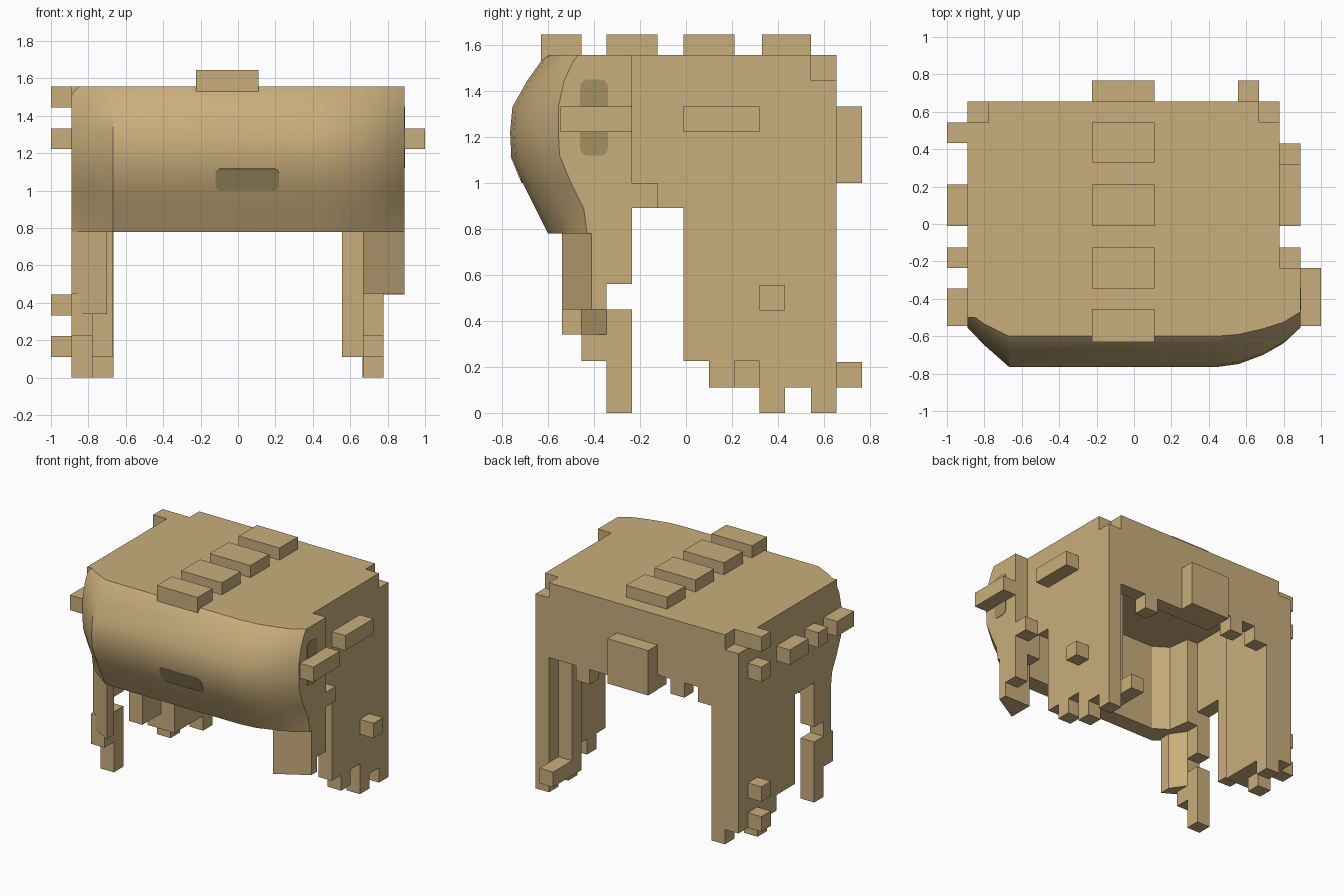
import bpy, bmesh, math

if "Cube" in bpy.data.objects:
    bpy.data.objects.remove(bpy.data.objects["Cube"])

U = 1 / 9  # one block


def material(name, rgb):
    m = bpy.data.materials.new(name)
    m.diffuse_color = (*rgb, 1)
    m.use_nodes = True
    m.node_tree.nodes["Principled BSDF"].inputs["Base Color"].default_value = m.diffuse_color
    return m


TAN = material("tan", (0.58, 0.42, 0.20))
DARK = material("dark_tan", (0.37, 0.28, 0.125))


def finish(name, bm, mat, smooth=False):
    bmesh.ops.recalc_face_normals(bm, faces=bm.faces[:])
    me = bpy.data.meshes.new(name)
    bm.to_mesh(me)
    bm.free()
    me.materials.append(mat)
    ob = bpy.data.objects.new(name, me)
    bpy.context.collection.objects.link(ob)
    if smooth:
        bpy.ops.object.select_all(action='DESELECT')
        ob.select_set(True)
        bpy.context.view_layer.objects.active = ob
        bpy.ops.object.shade_smooth_by_angle(angle=math.radians(32))
    return ob


def loft(name, rings, mat=TAN, smooth=False):
    """Skin closed rings of points and cap both ends."""
    bm = bmesh.new()
    vs = [[bm.verts.new(p) for p in r] for r in rings]
    n = len(vs[0])
    for a, b in zip(vs, vs[1:]):
        for i in range(n):
            j = (i + 1) % n
            bm.faces.new((a[i], a[j], b[j], b[i]))
    bm.faces.new(vs[0])
    bm.faces.new(vs[-1])
    return finish(name, bm, mat, smooth)


def box(name, x0, x1, y0, y1, z0, z1):
    return loft(name, [[(x0, y0, z), (x1, y0, z), (x1, y1, z), (x0, y1, z)]
                       for z in (z0, z1)])


def prism_x(name, profile, x0, x1):
    return loft(name, [[(x, y, z) for y, z in profile] for x in (x0, x1)])


# Roof, with both rear corners stepped down
box("roof", -.889, .778, -.5, .544, 1.445, 1.556)
box("roof_rear_edge", -.778, .667, .544, .655, 1.445, 1.556)

# Side walls with a stepped lower edge
wall = [(-.235, 1.445), (-.235, 1.0), (-.125, 1.0), (-.125, .89), (-.01, .89),
        (-.01, .225), (.10, .225), (.10, .11), (.21, .11), (.21, .225),
        (.32, .225), (.32, 0), (.43, 0), (.43, .11), (.544, .11),
        (.544, 1.445)]
prism_x("right_wall", wall, .667, .778)
wall_left = [(-.235, 1.445), (-.235, .89), (-.01, .89), (-.01, .225), (.21, .225),
             (.21, .11), (.32, .11), (.32, 0), (.43, 0), (.43, .11),
             (.544, .11), (.544, 1.445)]
prism_x("left_wall", wall_left, -.889, -.778)
box("left_wall_lining", -.778, -.667, .21, .544, .11, 1.445)
box("right_wall_lining", .556, .667, .43, .544, .11, 1.445)

# Rear wall: block columns of differing length, (x start, x end, bottom)
for x0, x1, z in [(-8, -7, .11), (-7, -6, 0), (-6, -5, 1.0), (-5, -4, 1.11),
                  (-4, -3, 1.0), (-3, -2, 1.11), (-2, 3, 1.0), (3, 4, .89),
                  (4, 6, 1.0), (6, 7, 0)]:
    box("rear_column", x0 * U, x1 * U, .544, .655, z, 1.445)

# Curved front shell: (z, front y, mid y, side y)
inner = [(.667, -.235), (.667, -.40), (.56, -.47),
         (-.56, -.47), (-.667, -.40), (-.889 + .2, -.235)]
rings = []
for z, f, m, s in [(.78, -.60, -.54, -.43), (.89, -.655, -.60, -.445),
                   (1.0, -.71, -.65, -.50), (1.12, -.76, -.69, -.55),
                   (1.22, -.765, -.70, -.555), (1.33, -.755, -.69, -.555),
                   (1.445, -.69, -.64, -.53), (1.53, -.63, -.58, -.49),
                   (1.556, -.60, -.56, -.47)]:
    outer = [(-.889, -.235), (-.889, s), (-.80, (m + s) / 2 - .02), (-.667, f),
             (.44, f), (.56, f * .75 + m * .25), (.69, m),
             (.80, (m + s) / 2 - .01), (.889, s), (.889, -.235)]
    rings.append([(x, y, z) for x, y in outer + inner])
loft("front_shell", rings, smooth=True)

# Sideburns with a slanted front
right_burn = [(.667, -.54), (.889, -.41), (.889, -.345), (.667, -.345)]
loft("right_sideburn", [[(x, y, z) for x, y in right_burn] for z in (.45, .80)])
box("right_sideburn_rear", .778, .889, -.345, -.235, .56, .80)
left_burn = [(-.889, -.43), (-.70, -.54), (-.70, -.455), (-.778, -.345),
             (-.889, -.345)]
loft("left_sideburn", [[(x, y, z) for x, y in left_burn] for z in (.34, .80)])
box("left_sideburn_rear", -.889, -.778, -.345, -.235, .56, .80)
box("left_front_leg", -.889, -.778, -.345, -.235, 0, .45)
box("left_leg_step", -.889, -.778, -.455, -.345, .225, .45)

# Ridge of raised plates along the top
for y0, y1 in [(.33, .544), (-.01, .21), (-.345, -.125), (-.63, -.455)]:
    box("ridge_plate", -.225, .11, y0, y1, 1.5, 1.645)

# Rear plate and rear stud
box("rear_plate", -.225, .11, .655, .766, 1.0, 1.333)
box("rear_stud", .556, .667, .544, .766, .11, .222)

# Studs on the left side: (y0, y1, z0)
for y0, y1, z in [(.433, .544, 1.445), (.433, .544, 1.222), (.433, .544, .333),
                  (.433, .544, .111), (-.01, .21, 1.222),
                  (-.235, -.125, 1.222), (-.545, -.345, 1.222)]:
    box("left_stud", -1, -.88, y0, y1, z, z + U)

# Studs on the right side
box("right_bar", .77, .889, -.01, .32, 1.222, 1.333)
box("right_stud", .77, .889, .32, .43, .445, .556)
box("right_front_stud", .77, .889, -.235, -.125, .89, 1.0)
box("right_front_tab", .88, 1, -.545, -.235, 1.222, 1.333)


# Dark rounded patches
def patch(name, u0, u1, z0, z1, place, r=.03):
    bm = bmesh.new()
    pts = []
    for k, (cu, cz) in enumerate([(u1 - r, z1 - r), (u0 + r, z1 - r),
                                  (u0 + r, z0 + r), (u1 - r, z0 + r)]):
        for i in range(4):
            a = math.pi / 2 * (k + i / 3)
            pts.append(place(cu + r * math.cos(a), cz + r * math.sin(a)))
    bm.faces.new([bm.verts.new(p) for p in pts])
    ob = finish(name, bm, DARK)
    mod = ob.modifiers.new("thin", 'SOLIDIFY')
    mod.thickness = .006
    mod.offset = 0


patch("front_patch", -.12, .22, 1.0, 1.118,
      lambda u, z: (u, -.712 - (z - 1.0) / .12 * .05, z))
patch("right_patch", -.46, -.34, 1.12, 1.45, lambda u, z: (.89, u, z))
